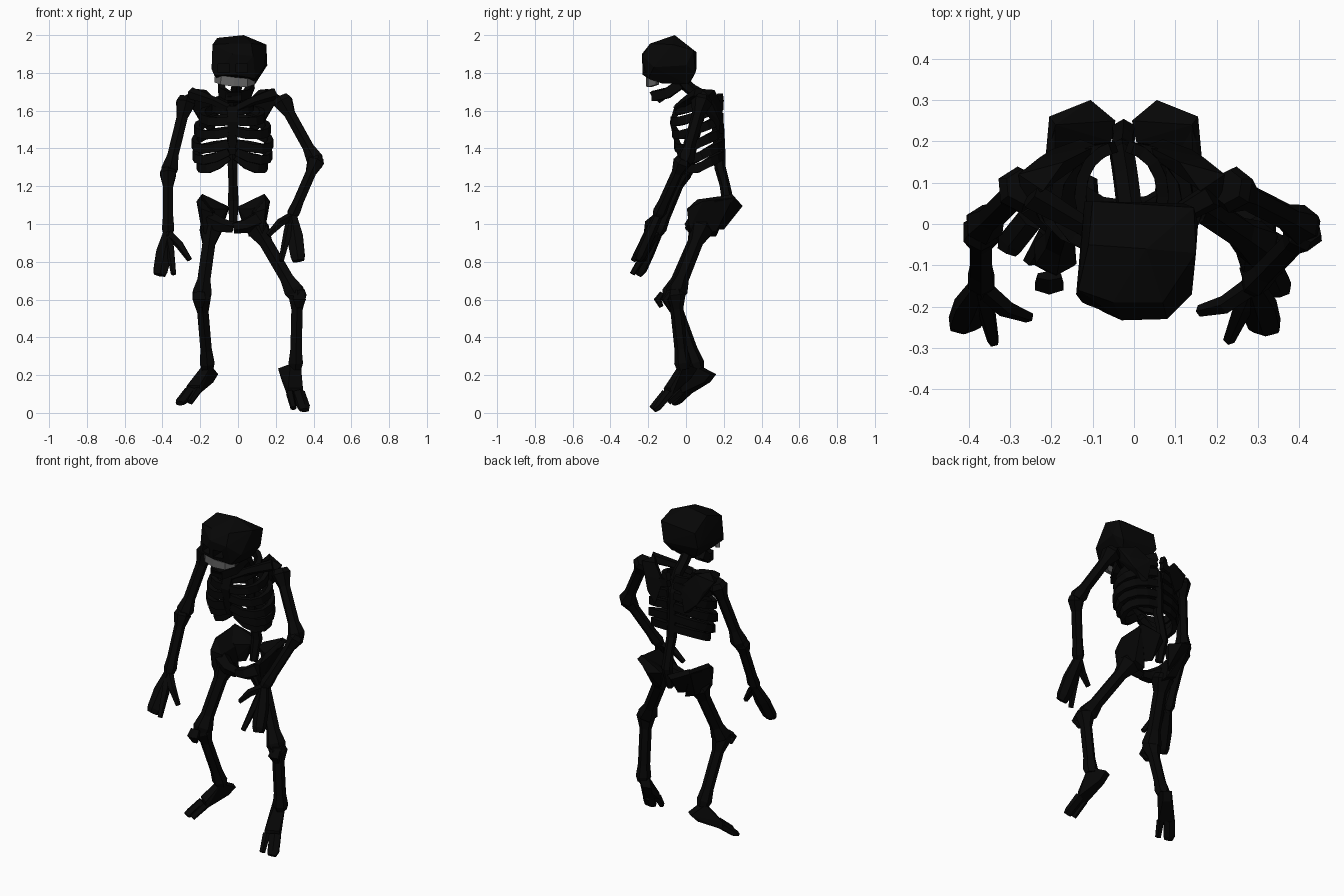
import bpy, bmesh, math
from mathutils import Vector as V


def material(name, c):
    m = bpy.data.materials.new(name)
    m.diffuse_color = (c, c, c, 1)
    return m


DARK = material("dark_bone", 0.002)
PALE = material("pale_teeth", 0.13)


def finish(bm, name, mat):
    bmesh.ops.recalc_face_normals(bm, faces=bm.faces)
    me = bpy.data.meshes.new(name)
    bm.to_mesh(me)
    bm.free()
    ob = bpy.data.objects.new(name, me)
    bpy.context.collection.objects.link(ob)
    me.materials.append(mat)
    return ob


def hull(name, pts, mat=DARK):
    bm = bmesh.new()
    for p in pts:
        bm.verts.new(p)
    bmesh.ops.convex_hull(bm, input=bm.verts)
    loose = [v for v in bm.verts if not v.link_faces]
    bmesh.ops.delete(bm, geom=loose, context='VERTS')
    return finish(bm, name, mat)


def sweep(name, pts, radii, n=6, up=(0, 1, 0.1), mat=DARK):
    """Faceted tube; radii are single values or (across, along up)."""
    pts = [V(p) for p in pts]
    bm = bmesh.new()
    rings = []
    for i, p in enumerate(pts):
        t = (pts[min(i + 1, len(pts) - 1)] - pts[max(i - 1, 0)]).normalized()
        v = V(up)
        v = (v - t * v.dot(t)).normalized()
        u = t.cross(v)
        r = radii[i] if isinstance(radii, list) else radii
        a, b = r if isinstance(r, tuple) else (r, r)
        k = 1 / math.cos(math.pi / n)
        angs = [math.tau * (j + 0.5) / n for j in range(n)]
        rings.append([bm.verts.new(p + u * a * k * math.cos(q) + v * b * k * math.sin(q)) for q in angs])
    for r0, r1 in zip(rings, rings[1:]):
        for j in range(n):
            bm.faces.new((r0[j], r0[(j + 1) % n], r1[(j + 1) % n], r1[j]))
    bm.faces.new(rings[0])
    bm.faces.new(rings[-1])
    return finish(bm, name, mat)


def bone(name, a, b, ra, rm, rb):
    """Long bone with knobbly ends."""
    a, b = V(a), V(b)
    ts = (0, 0.07, 0.25, 0.75, 0.92, 1)
    rs = [ra * 0.75, ra, rm, rm, rb, rb * 0.75]
    return sweep(name, [a.lerp(b, t) for t in ts], rs)


# Skull with eye sockets
skull = hull("skull", [
    (-.135, -.16, 1.95), (-.11, -.05, 1.985), (.03, -.06, 2.0), (.15, -.07, 1.95), (.07, -.19, 1.955), (-.05, -.19, 1.955),
    (-.03, -.233, 1.90), (.08, -.23, 1.89), (.14, -.17, 1.83), (.155, 0, 1.84), (.145, .04, 1.92), (-.1, .055, 1.91),
    (-.12, .055, 1.82), (.12, .05, 1.8), (-.14, -.17, 1.82), (-.125, -.19, 1.785), (.09, -.2, 1.77), (-.02, -.23, 1.79),
    (-.08, .02, 1.745), (.09, .01, 1.74), (-.09, -.13, 1.75), (.08, -.13, 1.745)])
for x in (-.075, .02):
    c = hull("socket_cutter", [(x + i * .03, -.2 + j * .07, 1.825 + k * .022)
                               for i in (-1, 1) for j in (-1, 1) for k in (-1, 1)])
    c.hide_render = True
    c.hide_set(True)
    m = skull.modifiers.new("socket", 'BOOLEAN')
    m.operation = 'DIFFERENCE'
    m.object = c

# Upper teeth and jaw
sweep("teeth", [(-.115, -.15, 1.768), (-.085, -.185, 1.762), (-.02, -.2, 1.752), (.045, -.19, 1.748), (.08, -.15, 1.75)],
      [(.012, .018), (.012, .024), (.012, .025), (.012, .022), (.012, .012)], 4, (0, 0, 1), PALE)
sweep("jaw", [(-.09, -.03, 1.745), (-.085, -.09, 1.70), (-.055, -.165, 1.68), (.01, -.17, 1.675), (.05, -.1, 1.69), (.07, -.03, 1.74)],
      (.016, .025), 4, (0, 0, 1))
hull("chin", [(x, y, z) for x in (-.055, .015) for y, z in ((-.195, 1.70), (-.18, 1.675), (-.14, 1.64), (-.11, 1.66), (-.15, 1.7))])

# Spine from neck to tail
sweep("spine", [(0, -.03, 1.76), (-.01, .03, 1.71), (-.02, .11, 1.665), (-.028, .165, 1.57), (-.03, .175, 1.42),
                (-.028, .18, 1.3), (-.026, .205, 1.21), (-.025, .222, 1.12), (-.025, .19, .99)],
      [.028, .028, .028, .028, .028, .026, .024, .028, .02])

# Rib cage: each rib sags at the side and rises again to the breastbone
CX = -.03
sweep("sternum", [(CX, -.045, 1.62), (CX, -.07, 1.54), (CX, -.035, 1.37)], [(.03, .016), (.028, .016), (.018, .012)], 4)
ribs = [(1.67, 1.6, .1, -.045), (1.63, 1.545, .16, -.068), (1.565, 1.485, .19, -.06), (1.495, 1.425, .203, -.05),
        (1.425, 1.385, .198, -.02), (1.36, 1.36, .175, .0)]
for i, (zb, zf, w, yf) in enumerate(ribs):
    for s in (-1, 1):
        path = []
        for k in range(9):
            a = math.pi * k / 8
            f = k / 8
            path.append((CX + s * max(w * math.sin(a) ** 0.85, .02),
                         (.185 + yf) / 2 + (.185 - yf) / 2 * math.cos(a),
                         zb + (zf - zb) * f - (.01 + .012 * i) * math.sin(a * f)))
        sweep("rib", path, (.014, .023), 4, (0, 0, 1))

# Shoulder blades, collar bones and pelvis, both sides
for s in (-1, 1):
    hull("shoulder_blade", [(CX + s * d, y, z) for d, y, z in (
        (.25, .12, 1.68), (.24, .06, 1.66), (.19, .08, 1.715), (.14, .15, 1.71), (.06, .19, 1.63), (.07, .165, 1.63),
        (.1, .205, 1.48), (.12, .175, 1.48), (.17, .18, 1.54), (.2, .16, 1.62))])
    sweep("collar_bone", [(CX + s * .02, -.045, 1.61), (CX + s * .1, .0, 1.65), (CX + s * .22, .07, 1.69)], [.02, .02, .028], 5)
    px = -.025
    hull("pelvis_back", [(px + s * d, y, z) for d, y, z in (
        (.02, .25, 1.09), (.03, .2, 1.08), (.08, .3, 1.095), (.18, .26, 1.14), (.165, .24, 1.16), (.19, .15, 1.12),
        (.1, .15, 1.08), (.06, .2, .97), (.12, .14, .97))])
    hull("pelvis_wing", [(px + s * d, y, z) for d, y, z in (
        (.18, .25, 1.14), (.165, .24, 1.155), (.195, .09, 1.12), (.17, .06, 1.13), (.17, .005, 1.08), (.11, .03, 1.06),
        (.1, .16, 1.07), (.17, .02, .98), (.155, .02, .95), (.09, .05, .935), (.08, .16, .935), (.15, .16, .96))])
    sweep("pubis", [(px, .03, .98), (px + s * .06, .03, .99), (px + s * .13, .06, 1.02)], [.025, .032, .04], 5)

# Arms
arms = [("left", (-.27, .09, 1.67), (-.37, -.01, 1.26), (-.37, -.15, .95)),
        ("right", (.225, .09, 1.67), (.42, -.01, 1.32), (.285, -.15, 1.04))]
for n, sh, el, wr in arms:
    bone(n + "_upper_arm", sh, el, .05, .029, .043)
    bone(n + "_forearm", V(el) + V((0, 0, .03)), wr, .043, .027, .032)


# Hands: palm with broad outer fingers, one thin finger and a thumb
def hand(n, wr, outer, finger, thumb):
    wr, outer, finger, thumb = V(wr), V(outer), V(finger), V(thumb)
    mid = wr.lerp(outer, .45)
    sweep(n + "_palm", [wr, mid, wr.lerp(outer, .88), outer],
          [(.027, .022), (.043, .026), (.038, .026), (.03, .016)], 6)
    k = wr.lerp(finger, .35)
    sweep(n + "_finger", [wr, k, finger], [.02, .02, .012], 5)
    sweep(n + "_thumb", [wr, wr.lerp(thumb, .5) + V((0, -.015, .015)), thumb], [.02, .019, .012], 5)


hand("left", arms[0][3], (-.415, -.25, .73), (-.34, -.285, .735), (-.255, -.225, .81))
hand("right", arms[1][3], (.32, -.255, .805), (.23, -.28, .805), (.16, -.21, .94))

# Legs
legs = [("left", (-.14, .09, 1.0), (-.195, -.085, .62), (-.16, .065, .23)),
        ("right", (.09, .09, 1.0), (.315, -.06, .635), (.305, -.015, .23))]
for n, hip, kn, an in legs:
    bone(n + "_thigh", hip, V(kn) - V((0, 0, .02)), .058, .034, .05)
    bone(n + "_shin", V(kn) + V((0, .0, .02)), an, .048, .03, .038)
# Kneecaps
for n, x, y in (("left", -.205, -.15), ("right", .325, -.11)):
    sweep(n + "_kneecap", [(x, y + .025, .635), (x, y, .6), (x, y + .02, .56)], [(.028, .012), (.034, .018), (.018, .01)])


# Feet: heel wedge, broad outer toes and a thin inner toe
def foot(n, heel, ankle, toe, s):
    heel, ankle, toe = V(heel), V(ankle), V(toe)
    d = toe - heel
    side = V((-d.y, d.x, 0)).normalized() * s
    ball = heel.lerp(toe, .65)
    lift = V((0, -.005, .04))
    hull(n + "_foot", [p + side * w for p, ws in (
        (heel, (-.025, .025)), (ankle, (-.03, .03)), (ball, (-.045, .05)), (ball + lift, (-.04, .045)),
        (heel.lerp(toe, .15) - V((0, 0, .02)), (-.025, .025))) for w in ws])
    sweep(n + "_outer_toes", [ball + side * .02 + lift * .4, toe + side * .02 - d * .08, toe + side * .015],
          [(.032, .022), (.032, .018), (.024, .012)], 6, (0, 0, 1))
    sweep(n + "_inner_toe", [ball - side * .03 + lift * .4, toe - side * .042 - d * .05], [.018, .014], 5, (0, 0, 1))


foot("left", (-.125, .145, .205), (-.165, .055, .25), (-.295, -.075, .05), -1)
foot("right", (.235, .05, .235), (.305, -.02, .26), (.338, -.175, .014), 1)
